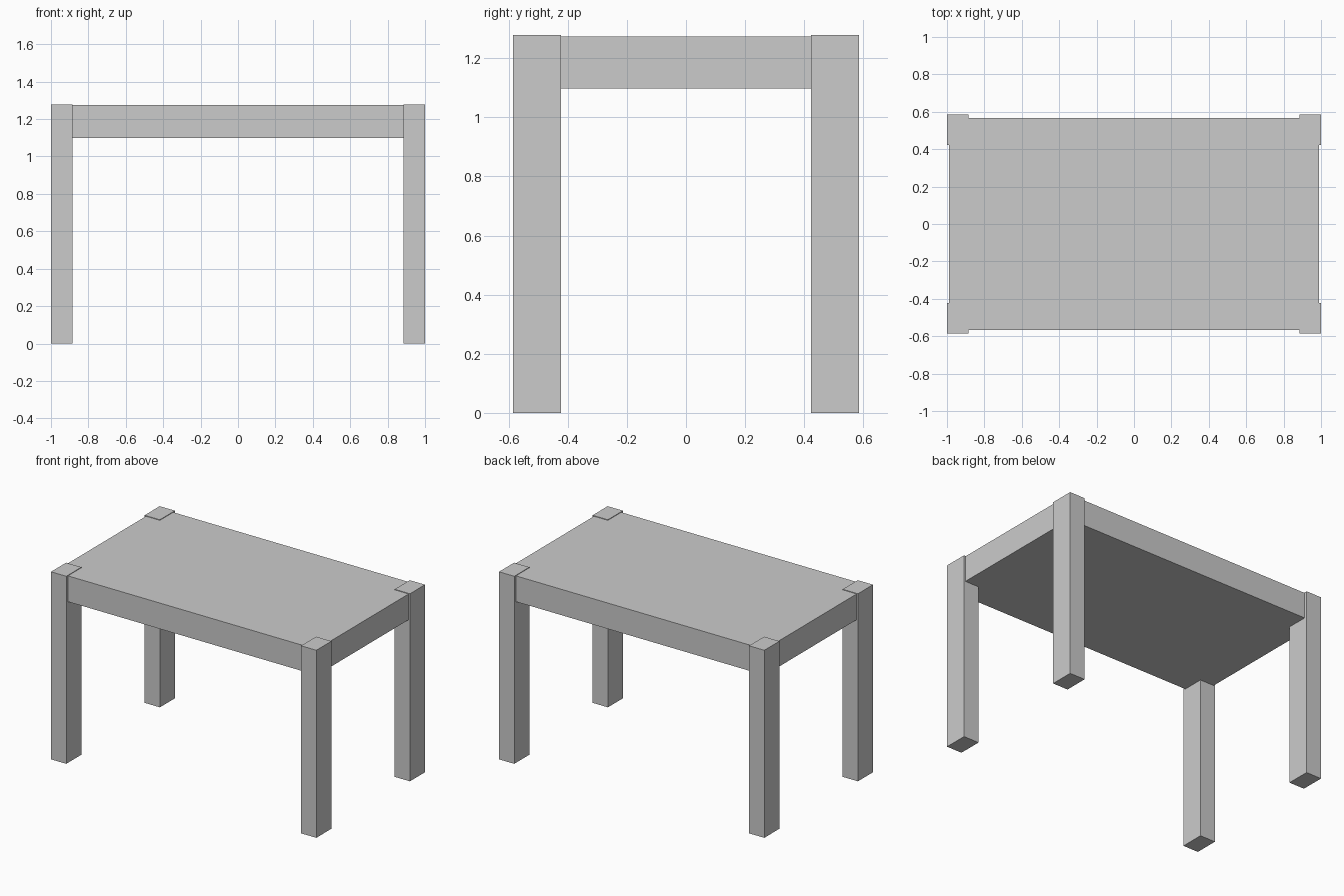
import bpy

if "Cube" in bpy.data.objects:
    bpy.data.objects.remove(bpy.data.objects["Cube"])


def box(name, lo, hi):
    """Axis-aligned box between two corners."""
    centre = [(a + b) / 2 for a, b in zip(lo, hi)]
    bpy.ops.mesh.primitive_cube_add(size=1, location=centre)
    obj = bpy.context.object
    obj.name = name
    obj.scale = [b - a for a, b in zip(lo, hi)]
    bpy.ops.object.transform_apply(location=False, rotation=False, scale=True)
    return obj


# Thick solid tabletop, set slightly inside the legs
box("tabletop", (-0.99, -0.567, 1.098), (0.99, 0.567, 1.274))

# Four corner legs, standing just proud of the top
for side, sx in (("left", -1), ("right", 1)):
    x0, x1 = sorted((sx * 0.885, sx * 1.0))
    for end, sy in (("front", -1), ("back", 1)):
        y0, y1 = sorted((sy * 0.423, sy * 0.585))
        box(f"{end}_{side}_leg", (x0, y0, 0), (x1, y1, 1.278))
